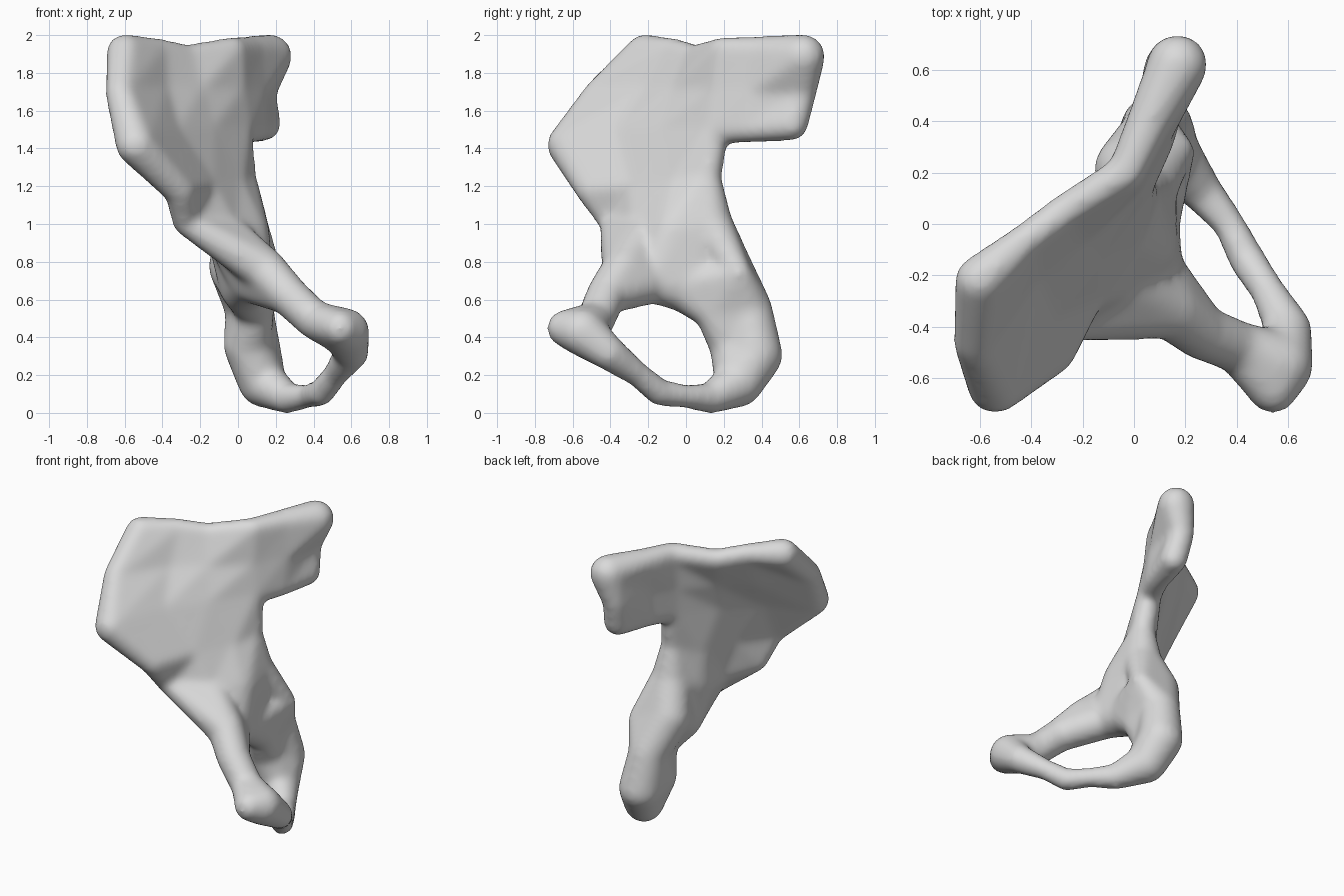
import bpy
import bmesh
from mathutils import Vector

default_cube = bpy.data.objects.get("Cube")
if default_cube:
    bpy.data.objects.remove(default_cube, do_unlink=True)

# Control balls (x, y, z, radius), each row listed from front to back
crest = [(-.60, -.22, 1.91, .09), (-.43, -.07, 1.92, .06), (-.27, .05, 1.885, .06),
         (-.03, .20, 1.92, .065), (.06, .40, 1.91, .08), (.17, .62, 1.89, .11)]
upper_wing = [(-.62, -.46, 1.69, .075), (-.41, -.19, 1.70, .05), (-.22, -.03, 1.70, .05),
              (-.02, .17, 1.70, .06), (.08, .37, 1.71, .07), (.12, .61, 1.70, .075)]
wing = [(-.54, -.63, 1.42, .10), (-.35, -.33, 1.48, .05), (-.17, -.09, 1.50, .06),
        (.00, .15, 1.50, .07), (.08, .33, 1.51, .07), (.14, .56, 1.53, .08)]
neck = [(-.31, -.50, 1.18, .075), (-.18, -.25, 1.20, .07),
        (-.06, -.03, 1.20, .10), (.02, .11, 1.24, .07)]
hip = [(-.28, -.39, 1.01, .06), (-.08, -.21, .97, .10),
       (.00, -.05, .95, .16), (.03, .12, 1.00, .12)]
body = [(.14, -.33, .76, .11), (.07, -.17, .70, .11),
        (.04, .00, .67, .13), (-.02, .21, .78, .13)]
seat_top = [(.09, .14, .54, .09), (.06, .33, .55, .12)]
seat_bottom = [(.05, .25, .36, .12), (.09, .37, .31, .135)]
spine = (.17, .28, .74, .06)

# Chains of balls for the two bars around the opening
upper_bar = [body[0], (.26, -.42, .63, .10), (.41, -.48, .49, .095),
             (.57, -.55, .43, .12)]
lower_bar = [(.13, .28, .16, .12), (.26, .13, .08, .075), (.37, .00, .09, .055),
             (.44, -.14, .11, .065), (.52, -.26, .21, .06), (.60, -.41, .32, .085),
             (.57, -.55, .43, .12)]
front_tip = (.54, -.64, .45, .09)

SWELL = .008     # makes up for shrinkage in smoothing
bone_bm = bmesh.new()

# Unit directions shared by every ball
sphere = bmesh.new()
bmesh.ops.create_icosphere(sphere, subdivisions=3, radius=1)
directions = [v.co.copy() for v in sphere.verts]
sphere.free()


def hull(*balls):
    """Add the convex hull of a few balls to the bone."""
    part = bmesh.new()
    for x, y, z, radius in balls:
        for d in directions:
            part.verts.new(Vector((x, y, z)) + d * (radius + SWELL))
    bmesh.ops.convex_hull(part, input=part.verts[:])
    loose = [v for v in part.verts if not v.link_faces]
    bmesh.ops.delete(part, geom=loose, context="VERTS")
    bmesh.ops.recalc_face_normals(part, faces=part.faces[:])
    mesh = bpy.data.meshes.new("part")
    part.to_mesh(mesh)
    part.free()
    bone_bm.from_mesh(mesh)
    bpy.data.meshes.remove(mesh)


def plate(upper, lower):
    """Fill the sheet between two rows with triangular slabs."""
    for i in range(min(len(upper), len(lower)) - 1):
        hull(upper[i], upper[i + 1], lower[i])
        hull(upper[i + 1], lower[i], lower[i + 1])


def chain(balls):
    """Join a row of balls into a bar."""
    for a, b in zip(balls, balls[1:]):
        hull(a, b)


# Broad wing, neck and body
rows = [crest, upper_wing, wing, neck, hip, body]
for upper, lower in zip(rows, rows[1:]):
    plate(upper, lower)

# Rear seat part and its inward spine
plate(body[2:], seat_top)
plate(seat_top, seat_bottom)
hull(*seat_bottom, lower_bar[0])
hull(body[3], spine, seat_top[1])
hull(body[2], spine, seat_top[0])
hull(hip[3], body[3], spine)
hull(spine, *seat_top)

# Bars and front tip
chain(upper_bar)
hull(hip[1], *body[:2])
hull(body[1], *upper_bar[:2])
chain(lower_bar)
hull(upper_bar[2], upper_bar[3], front_tip)

raw_mesh = bpy.data.meshes.new("raw_bone")
bone_bm.to_mesh(raw_mesh)
bone_bm.free()
bone = bpy.data.objects.new("hip_bone", raw_mesh)
bpy.context.collection.objects.link(bone)

# Fuse the slabs into one skin and soften it
remesh = bone.modifiers.new("fuse", "REMESH")
remesh.mode = "VOXEL"
remesh.voxel_size = .018
smooth = bone.modifiers.new("soften", "SMOOTH")
smooth.factor = .5
smooth.iterations = 20
graph = bpy.context.evaluated_depsgraph_get()
skin = bpy.data.meshes.new_from_object(bone.evaluated_get(graph))
bone.modifiers.clear()
bone.data = skin
skin.name = "hip_bone"
bpy.data.meshes.remove(raw_mesh)
for face in skin.polygons:
    face.use_smooth = True

# Stand the bone on the ground
ground = min(v.co.z for v in skin.vertices)
for v in skin.vertices:
    v.co.z -= ground

# Plain light grey
grey = bpy.data.materials.new("light_grey")
grey.use_nodes = True
colour = (.7, .7, .7, 1)
grey.diffuse_color = colour
grey.node_tree.nodes["Principled BSDF"].inputs["Base Color"].default_value = colour
skin.materials.clear()
skin.materials.append(grey)
